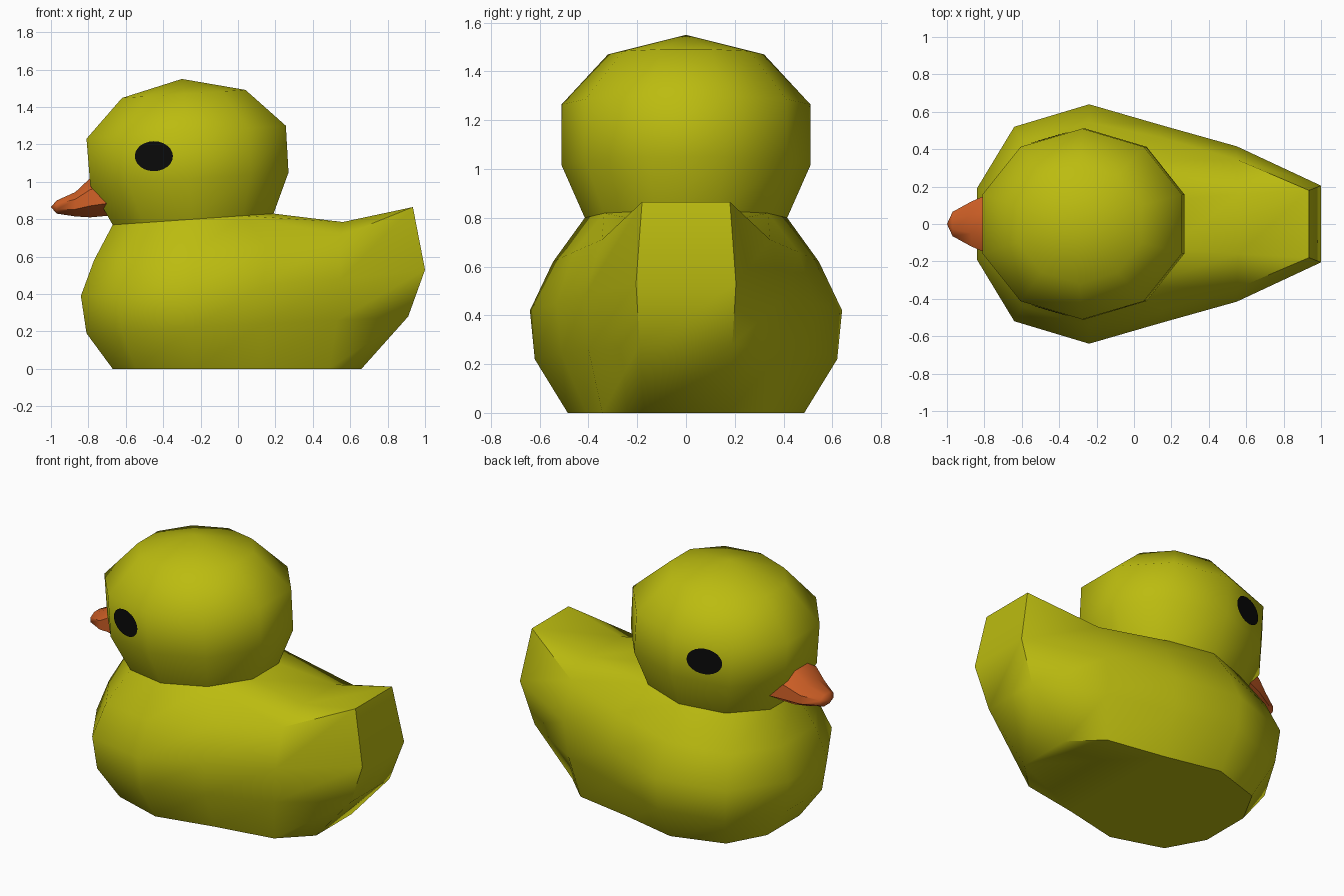
import bpy, bmesh, math
from mathutils import Vector
from mathutils.bvhtree import BVHTree

if "Cube" in bpy.data.objects:
    bpy.data.objects.remove(bpy.data.objects["Cube"])


def material(name, rgb):
    m = bpy.data.materials.new(name)
    m.diffuse_color = (*rgb, 1)
    m.use_nodes = True
    m.node_tree.nodes["Principled BSDF"].inputs["Base Color"].default_value = m.diffuse_color
    return m


yellow = material("yellow", (0.50, 0.50, 0.005))
orange = material("orange", (0.65, 0.12, 0.02))
black = material("black", (0.003, 0.003, 0.003))


def finish(bm, name, mat, angle=40):
    me = bpy.data.meshes.new(name)
    bm.to_mesh(me)
    me.materials.append(mat)
    me.shade_smooth()
    me.set_sharp_from_angle(angle=math.radians(angle))
    ob = bpy.data.objects.new(name, me)
    bpy.context.collection.objects.link(ob)
    return ob


def mirrored_ring(bm, half):
    """Closed ring: the +y half from back to front, then its mirror."""
    pts = list(half) + [(x, -y, z) for x, y, z in reversed(half)]
    return [bm.verts.new(p) for p in pts]


def bridge(bm, a, b):
    n = len(a)
    for i in range(n):
        j = (i + 1) % n
        bm.faces.new((a[i], a[j], b[j], b[i]))


def cap(bm, ring, point):
    tip = bm.verts.new(point)
    for i in range(len(ring)):
        bm.faces.new((ring[i], ring[(i + 1) % len(ring)], tip))


# Body: twelve-sided rings, each listed as one half from tail to chest
body_rings = [
    [(.66, .175, 0), (.487, .343, 0), (.12, .407, 0), (-.23, .485, 0), (-.546, .385, 0), (-.67, .16, 0)],
    [(.91, .19, .28), (.53, .40, .26), (.13, .51, .24), (-.24, .62, .22), (-.62, .50, .20), (-.81, .18, .19)],
    [(1.0, .205, .53), (.55, .415, .48), (.14, .53, .45), (-.24, .64, .42), (-.64, .52, .40), (-.84, .19, .39)],
    [(.935, .18, .865), (.55, .345, .71), (.15, .46, .66), (-.24, .545, .62), (-.60, .44, .59), (-.77, .17, .58)],
]
bm = bmesh.new()
rings = [mirrored_ring(bm, r) for r in body_rings]
bm.faces.new(rings[0])
for a, b in zip(rings, rings[1:]):
    bridge(bm, a, b)

# Head: ten-sided tilted rings (centre x, centre z, half length, half width, tilt)
head_rings = [(-.24, .80, .43, .415, .07), (-.26, 1.015, .53, .51, .065),
              (-.277, 1.265, .533, .51, .065), (-.29, 1.47, .33, .32, .065)]
heads = []
for cx, cz, hx, hy, tilt in head_rings:
    half = []
    for k in range(5):
        a = math.radians(18 + 36 * k)
        dx = hx * math.cos(a) / math.cos(math.radians(18))
        half.append((cx + dx, hy * math.sin(a), cz + tilt * dx))
    heads.append(mirrored_ring(bm, half))
for a, b in zip(heads, heads[1:]):
    bridge(bm, a, b)
cap(bm, heads[-1], (-.30, 0, 1.55))

# Shoulders and tail top join the body to the neck
top, neck = rings[-1], heads[0]
back = [bm.verts.new((.56, s * .16, .785)) for s in (1, -1)]
for i in range(2, 9):
    bm.faces.new((top[i], top[i + 1], neck[i], neck[i - 1]))
for s, v in zip((0, 1), back):
    t = top if s == 0 else top[::-1]
    n = neck if s == 0 else neck[::-1]
    bm.faces.new((t[0], t[1], v))
    bm.faces.new((t[1], t[2], n[1], v))
    bm.faces.new((v, n[1], n[0]))
bm.faces.new((top[0], back[0], back[1], top[-1]))
bm.faces.new((back[0], neck[0], neck[-1], back[1]))
bmesh.ops.recalc_face_normals(bm, faces=bm.faces)
surface = BVHTree.FromBMesh(bm)
finish(bm, "body_and_head", yellow, 50)

# Beak: rings along x (x, half width, low z, high z)
bm = bmesh.new()
beak = []
for x, w, lo, hi in [(-.68, .19, .82, 1.05), (-.79, .155, .81, 1.02),
                     (-.87, .12, .815, .945), (-.97, .065, .83, .90)]:
    ring = []
    for k in range(8):
        a = math.radians(22.5 + 45 * k)
        f = 1 / math.cos(math.radians(22.5))
        ring.append(bm.verts.new((x, w * f * math.cos(a),
                                  (lo + hi) / 2 + (hi - lo) / 2 * f * math.sin(a))))
    beak.append(ring)
bm.faces.new(beak[0])
for a, b in zip(beak, beak[1:]):
    bridge(bm, a, b)
cap(bm, beak[-1], (-1, 0, .865))
bmesh.ops.recalc_face_normals(bm, faces=bm.faces)
finish(bm, "beak", orange, 50)

# Eyes: thin ovals laid on the head surface
for side, label in ((1, "left"), (-1, "right")):
    bm = bmesh.new()

    def on_head(x, z):
        hit, normal, _, _ = surface.ray_cast(Vector((x, side * 2, z)), Vector((0, -side, 0)))
        return bm.verts.new(hit + Vector((0, side * .006, 0)))

    loops = []
    for r in (1, .5):
        loops.append([on_head(-.45 + .102 * r * math.cos(math.tau * k / 24),
                              1.137 + .08 * r * math.sin(math.tau * k / 24)) for k in range(24)])
    bridge(bm, *loops)
    cap(bm, loops[1], on_head(-.45, 1.137).co)
    bmesh.ops.remove_doubles(bm, verts=bm.verts, dist=1e-5)
    bmesh.ops.recalc_face_normals(bm, faces=bm.faces)
    bm.faces.ensure_lookup_table()
    if bm.faces[0].normal.y * side < 0:
        bmesh.ops.reverse_faces(bm, faces=bm.faces)
    finish(bm, "eye_" + label, black)
